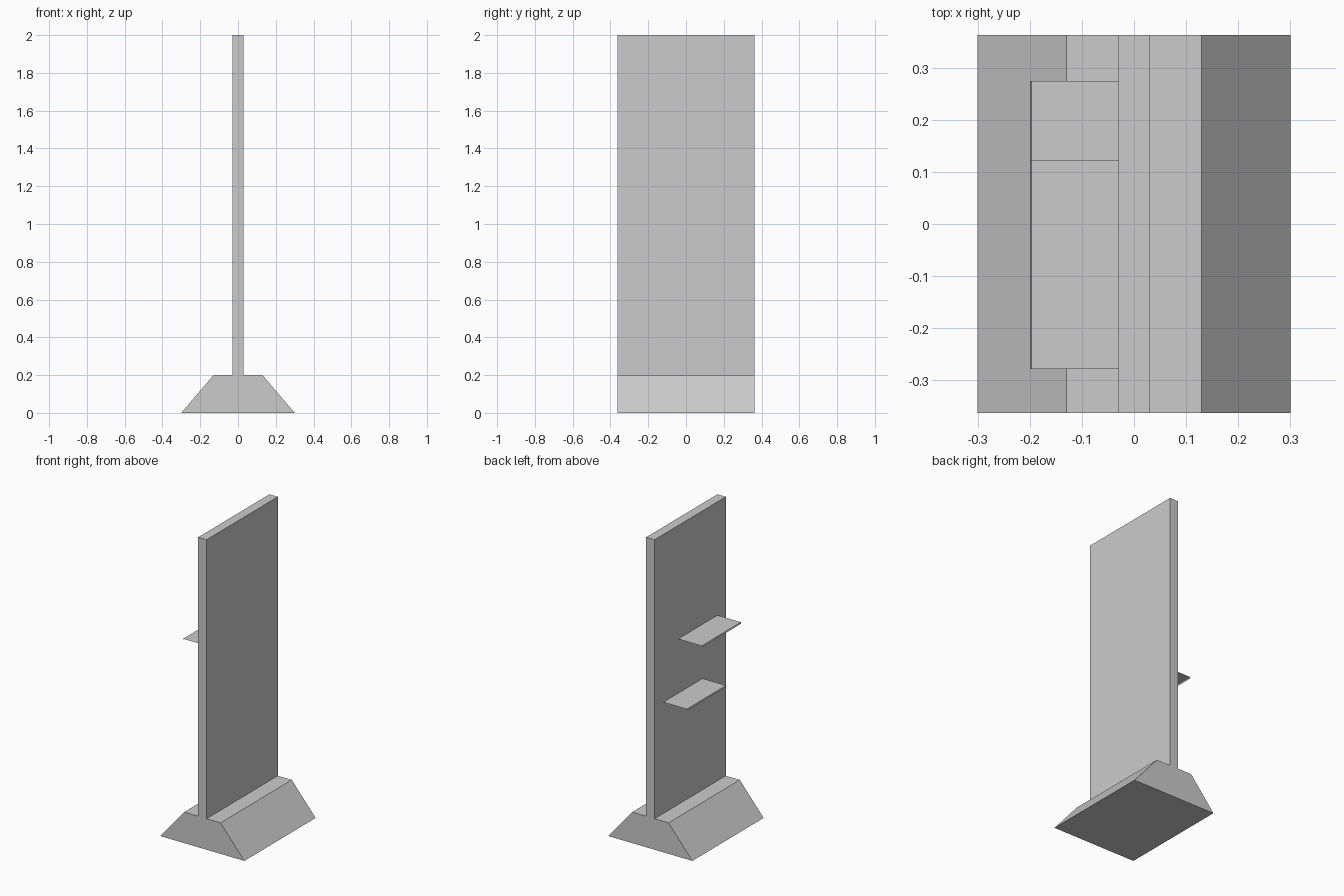
import bpy, bmesh

old = bpy.data.objects.get("Cube")
if old:
    bpy.data.objects.remove(old, do_unlink=True)

DEPTH = 0.363      # half depth along y
FACE = -0.03       # shelf side of the panel

grey = bpy.data.materials.new("light grey")
grey.use_nodes = True
colour = (0.6, 0.6, 0.6, 1)
grey.diffuse_color = colour
grey.node_tree.nodes["Principled BSDF"].inputs["Base Color"].default_value = colour


def extrude_profile(name, profile, y0, y1, closed=True):
    """Sweep an (x, z) profile along y, with end caps when closed."""
    bm = bmesh.new()
    front = [bm.verts.new((x, y0, z)) for x, z in profile]
    back = [bm.verts.new((x, y1, z)) for x, z in profile]
    n = len(profile)
    for i in range(n if closed else n - 1):
        j = (i + 1) % n
        bm.faces.new((front[i], front[j], back[j], back[i]))
    if closed:
        bm.faces.new(front)
        bm.faces.new(back[::-1])
        bmesh.ops.recalc_face_normals(bm, faces=bm.faces)
    mesh = bpy.data.meshes.new(name)
    bm.to_mesh(mesh)
    bm.free()
    mesh.materials.append(grey)
    obj = bpy.data.objects.new(name, mesh)
    bpy.context.collection.objects.link(obj)
    return obj


# Sloped foot
extrude_profile("base", [(-0.3, 0), (0.3, 0), (0.13, 0.2), (-0.13, 0.2)], -DEPTH, DEPTH)

# Upright panel
extrude_profile("panel", [(-0.03, 0.2), (0.03, 0.2), (0.03, 2), (-0.03, 2)], -DEPTH, DEPTH)

# Paper-thin shelves with a small turned-down lip
for name, y, z in (("upper_shelf", -0.278, 1.268), ("lower_shelf", -0.126, 0.918)):
    extrude_profile(name, [(FACE, z), (-0.197, z), (-0.2, z - 0.008)], y, y + 0.4, closed=False)
